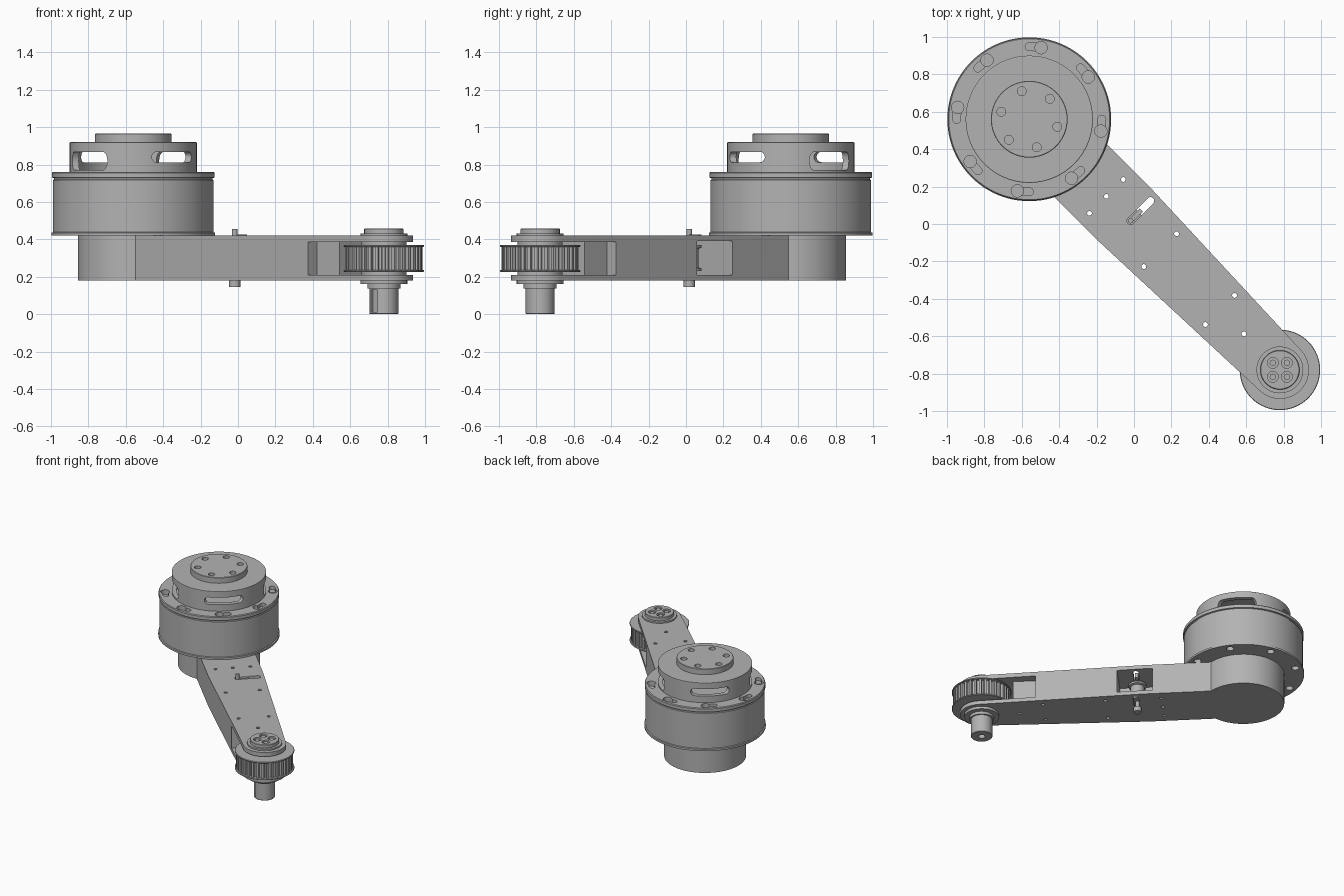
import bpy, bmesh
from math import pi, sin, cos, radians, asin
from mathutils import Matrix, Vector

if "Cube" in bpy.data.objects:
    bpy.data.objects.remove(bpy.data.objects["Cube"])

grey = bpy.data.materials.new("machined grey")
grey.use_nodes = True
GREY = (0.45, 0.45, 0.45, 1)
grey.diffuse_color = GREY
grey.node_tree.nodes["Principled BSDF"].inputs["Base Color"].default_value = GREY

# Everything is built in the arm's own frame: motor axis at origin, arm along +x
FRAME = Matrix.Translation((-0.56, 0.56, 0)) @ Matrix.Rotation(-pi / 4, 4, 'Z')
LENGTH = 1.895      # motor axis to pulley axis
parts = []


def make(name, bm):
    bmesh.ops.recalc_face_normals(bm, faces=bm.faces[:])
    me = bpy.data.meshes.new(name)
    bm.to_mesh(me)
    bm.free()
    ob = bpy.data.objects.new(name, me)
    ob.matrix_world = FRAME
    bpy.context.collection.objects.link(ob)
    me.materials.append(grey)
    parts.append(ob)
    return ob


def arc(r, a0, a1, n, cx=0, cy=0):
    return [(cx + r * cos(a0 + (a1 - a0) * i / n), cy + r * sin(a0 + (a1 - a0) * i / n))
            for i in range(n + 1)]


def circle(r, cx=0, cy=0, n=24):
    return arc(r, 0, 2 * pi, n, cx, cy)[:-1]


def prism(name, outlines, z0, z1, warp=None):
    """Extrude one or more outlines; warp can bend (u, v, w) to 3D."""
    bm = bmesh.new()
    warp = warp or (lambda u, v, w: (u, v, w))
    for pts in outlines:
        lo, hi = [[bm.verts.new(warp(u, v, z)) for u, v in pts] for z in (z0, z1)]
        bm.faces.new(lo[::-1])
        bm.faces.new(hi)
        for i in range(len(pts)):
            j = (i + 1) % len(pts)
            bm.faces.new((lo[i], lo[j], hi[j], hi[i]))
    if warp(1, 2, 3) != (1, 2, 3):
        bmesh.ops.triangulate(bm, faces=bm.faces[:])
    return make(name, bm)


def lathe(name, profile, cx=0, steps=96):
    """Revolve a closed (radius, z) section about a vertical axis."""
    bm = bmesh.new()
    vs = [bm.verts.new((r, 0, z)) for r, z in profile]
    es = [bm.edges.new((a, b)) for a, b in zip(vs, vs[1:] + vs[:1])
          if a.co.x > 0 or b.co.x > 0]
    bmesh.ops.spin(bm, geom=vs + es, cent=(0, 0, 0), axis=(0, 0, 1),
                   angle=2 * pi, steps=steps, use_merge=False)
    bmesh.ops.remove_doubles(bm, verts=bm.verts[:], dist=0.0001)
    bmesh.ops.translate(bm, verts=bm.verts[:], vec=(cx, 0, 0))
    return make(name, bm)


def cut(ob, cutter):
    parts.remove(cutter)
    cutter.hide_render = True
    mod = ob.modifiers.new("cut", 'BOOLEAN')
    mod.operation, mod.solver, mod.object = 'DIFFERENCE', 'EXACT', cutter
    bpy.context.view_layer.objects.active = ob
    bpy.ops.object.modifier_apply(modifier=mod.name)
    bpy.data.objects.remove(cutter)


def ring(r_hole, r_ring, count, start, cx=0):
    return [circle(r_hole, cx + r_ring * cos(start + 2 * pi * i / count),
                   r_ring * sin(start + 2 * pi * i / count)) for i in range(count)]


def box(x0, x1, y0, y1):
    return [(x0, y0), (x1, y0), (x1, y1), (x0, y1)]


# Arm body: round housing under the motor, tapering to a round end
a = asin(0.2 / 0.295)
outline = (arc(0.295, a, 2 * pi - a, 64) + [(0.7, -0.2)]
           + arc(0.155, -pi / 2, pi / 2, 32, LENGTH) + [(0.7, 0.2)])
arm = prism("arm", [outline], 0.18, 0.42)
# Fork around the pulley, leaving a short central web
cut(arm, prism("fork_cutter", [[(1.49, -0.4), (2.2, -0.4), (2.2, 0.4), (1.49, 0.4),
                                (1.49, 0.1), (1.66, 0.1), (1.66, -0.1), (1.49, -0.1)]],
               0.21, 0.387))
# Side pocket and adjusting slot of the tensioner
TX = 0.767
cut(arm, prism("pocket_cutter", [box(0.64, 0.9, -0.07, 0.4)], 0.21, 0.39))
cut(arm, prism("slot_cutter", [arc(0.02, 0, pi, 10, TX, 0.15)
                               + arc(0.02, pi, 2 * pi, 10, TX, 0)], 0.1, 0.5))
# Small through holes
holes = [(0.583, 0.128), (0.583, 0), (0.583, -0.128), (0.99, 0.124), (0.99, -0.124),
         (1.442, 0.11), (1.442, -0.11), (1.623, 0)]
cut(arm, prism("hole_cutter", [circle(0.013, x, y, 12) for x, y in holes], 0.1, 0.5))

# Tensioner: roller, pin and lever
lathe("tensioner_roller", [(0, 0.23), (0.065, 0.23), (0.065, 0.245), (0.05, 0.25),
                           (0.05, 0.35), (0.065, 0.355), (0.065, 0.37), (0, 0.37)], TX, 32)
lathe("tensioner_pin", [(0, 0.145), (0.03, 0.145), (0.03, 0.18), (0.014, 0.18),
                        (0.014, 0.455), (0, 0.455)], TX, 24)
prism("tensioner_lever", [box(TX - 0.012, TX + 0.012, 0, 0.08)], 0.39, 0.425)

# Motor can with rim grooves
motor = lathe("motor_can", [(0, 0.42), (0.438, 0.42), (0.438, 0.435), (0.43, 0.438),
                            (0.43, 0.717), (0.424, 0.72), (0.424, 0.727), (0.435, 0.73),
                            (0.435, 0.754), (0.43, 0.76), (0, 0.76)])
# Keyhole recesses on top, screw recesses below
START = radians(80.6 + 45)
cut(motor, prism("keyhole_cutter", ring(0.033, 0.388, 8, START), 0.72, 0.8))
channels = []
for i in range(8):
    t = START + i * pi / 4
    t1 = t + radians(9.5)
    channels.append(arc(0.409, t, t1, 6) + arc(0.021, t1, t1 + pi, 10, 0.388 * cos(t1),
                    0.388 * sin(t1))[1:-1] + arc(0.367, t1, t, 6))
cut(motor, prism("channel_cutter", channels, 0.735, 0.8))
cut(motor, prism("screw_cutter", ring(0.027, 0.385, 8, START), 0.4, 0.45))

# Hollow upper drum with four windows, two of them reaching the floor
drum = lathe("upper_drum", [(0.305, 0.755), (0.34, 0.755), (0.34, 0.917), (0.335, 0.92),
                            (0, 0.92), (0, 0.89), (0.305, 0.89)])


def bend(u, v, w):
    return (w * cos(u), w * sin(u), v)


for i in range(4):
    mid, half = radians(86.5 + 90 * i), radians(24.5)
    low, high = (0.77 if i % 2 == 0 else 0.812), 0.868
    # rounded window ends, given in angle and height
    pad, zc, rz = 0.085, (low + high) / 2, (high - low) / 2
    pts = [(mid + half - pad + pad * cos(q), zc + rz * sin(q))
           for q in (pi * (k / 10 - 0.5) for k in range(11))]
    pts += [(mid + (half - pad) * (1 - k / 8), high) for k in range(1, 16)]
    pts += [(mid - half + pad + pad * cos(q), zc + rz * sin(q))
            for q in (pi * (k / 10 + 0.5) for k in range(11))]
    pts += [(mid - (half - pad) * (1 - k / 8), low) for k in range(1, 16)]
    cut(drum, prism("window_cutter", [pts], 0.25, 0.42, bend))
lathe("drum_hub", [(0, 0.75), (0.09, 0.75), (0.09, 0.9), (0, 0.9)])

# Output flange with six holes
flange = lathe("output_flange", [(0, 0.91), (0.205, 0.91), (0.205, 0.962),
                                 (0.202, 0.965), (0, 0.965)])
cut(flange, prism("flange_cutter", ring(0.024, 0.155, 6, pi / 2), 0.935, 1))

# Toothed pulley
teeth = 34
gear = []
for i in range(teeth):
    for off, r in ((0.0, 0.186), (0.4, 0.186), (0.48, 0.206), (0.92, 0.206)):
        t = 2 * pi * (i + off) / teeth
        gear.append((LENGTH + r * cos(t), r * sin(t)))
prism("pulley_teeth", [gear], 0.232, 0.364)
for z in (0.226, 0.36):
    lathe("pulley_flange", [(0, z), (0.212, z), (0.215, z + 0.003), (0.215, z + 0.007),
                            (0.212, z + 0.01), (0, z + 0.01)], LENGTH)
lathe("pulley_hub", [(0, 0.2), (0.12, 0.2), (0.12, 0.4), (0, 0.4)], LENGTH, 64)

# Top bearing cap with four sunken screws
cap = lathe("bearing_cap", [(0, 0.4), (0.125, 0.4), (0.125, 0.432), (0.105, 0.432),
                            (0.105, 0.455), (0.102, 0.458), (0, 0.458)], LENGTH, 64)
cut(cap, prism("cap_cutter", ring(0.029, 0.053, 4, 0, LENGTH), 0.44, 0.5))
prism("cap_screws", ring(0.017, 0.053, 4, 0, LENGTH), 0.43, 0.452)

# Lower output shaft with keyway and centre hole
shaft = lathe("output_shaft", [(0, 0), (0.074, 0), (0.077, 0.003), (0.077, 0.138),
                               (0.088, 0.138), (0.088, 0.16), (0.125, 0.16),
                               (0.125, 0.19), (0, 0.19)], LENGTH, 64)
cut(shaft, prism("keyway_cutter", [box(LENGTH - 0.026, LENGTH + 0.026, -0.2, -0.055)],
                 0.012, 0.13))
cut(shaft, prism("centre_cutter", [circle(0.025, LENGTH)], -0.05, 0.04))

# Smooth round walls, keep machined edges sharp
bpy.ops.object.select_all(action='DESELECT')
for ob in parts:
    ob.select_set(True)
bpy.context.view_layer.objects.active = arm
bpy.ops.object.shade_smooth_by_angle(angle=radians(30))
